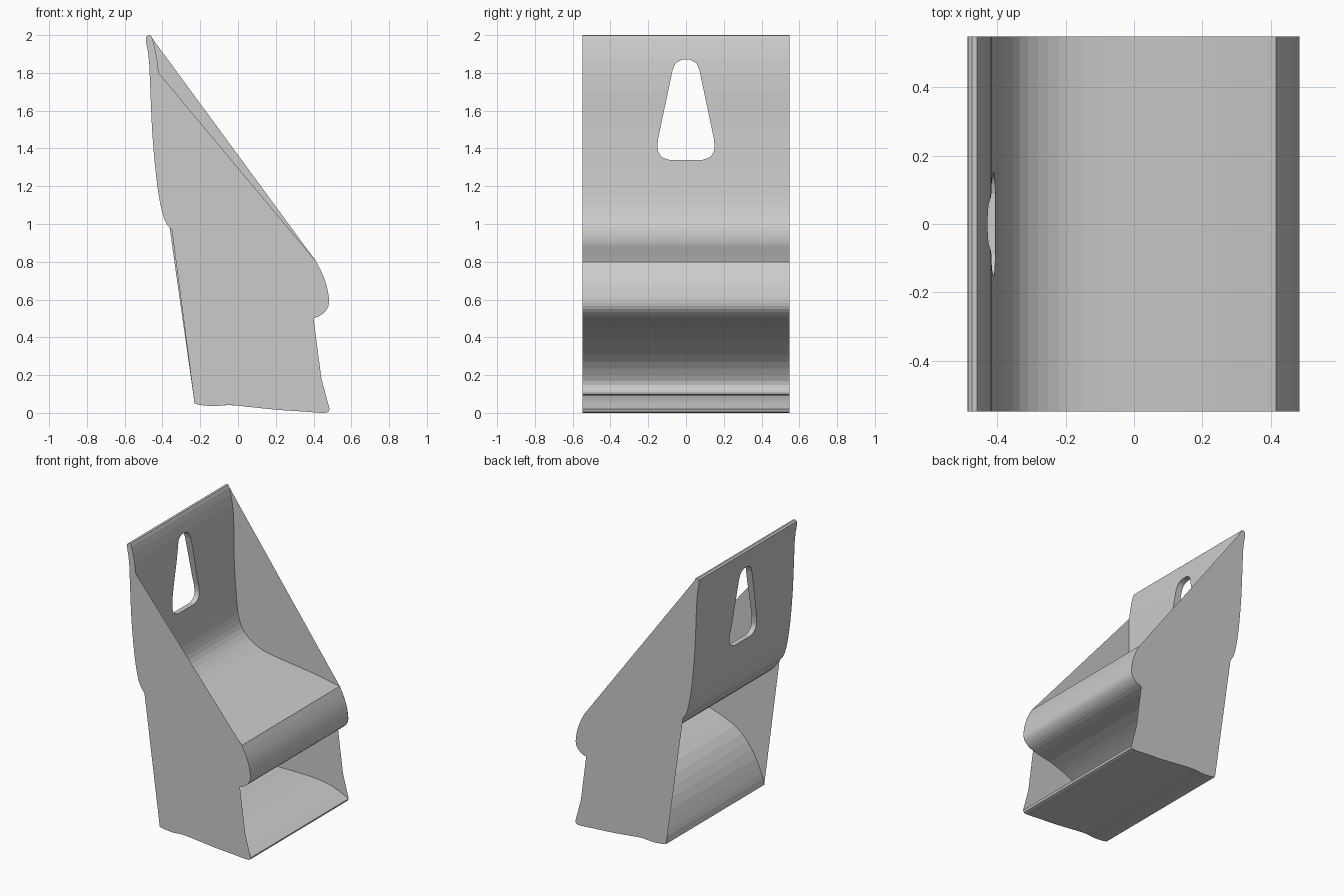
import bpy, bmesh
from mathutils import Vector

if "Cube" in bpy.data.objects:
    bpy.data.objects.remove(bpy.data.objects["Cube"])

HALF = 0.55


def smooth(pts, n=3):
    """Catmull-Rom curve through a short list of 2D points."""
    p = [Vector(q) for q in pts]
    p = [2 * p[0] - p[1]] + p + [2 * p[-1] - p[-2]]
    out = []
    for i in range(1, len(p) - 2):
        a, b, c, d = p[i - 1:i + 3]
        for k in range(n):
            t = k / n
            out.append(0.5 * (2 * b + (c - a) * t + (2 * a - 5 * b + 4 * c - d) * t * t
                              + (3 * b - a - 3 * c + d) * t ** 3))
    return out + [p[-2]]


def make_object(name, bm):
    bmesh.ops.recalc_face_normals(bm, faces=bm.faces)
    me = bpy.data.meshes.new(name)
    bm.to_mesh(me)
    bm.free()
    ob = bpy.data.objects.new(name, me)
    bpy.context.collection.objects.link(ob)
    return ob


def polygon(coords, name, extrude=None):
    bm = bmesh.new()
    face = bm.faces.new([bm.verts.new(c) for c in coords])
    if extrude:
        r = bmesh.ops.extrude_face_region(bm, geom=[face], use_keep_orig=True)
        bmesh.ops.translate(bm, vec=extrude,
                            verts=[v for v in r["geom"] if isinstance(v, bmesh.types.BMVert)])
    bmesh.ops.triangulate(bm, faces=[f for f in bm.faces if len(f.verts) > 4])
    return make_object(name, bm)


# Side profile pieces (x, z)
back = smooth([(-.475, 2), (-.488, 1.975), (-.47, 1.85), (-.455, 1.5), (-.433, 1.25),
               (-.41, 1.1), (-.385, 1.015), (-.35, .965)])
underside = smooth([(-.35, .965), (-.27, .87), (-.15, .83), (.03, .80), (.3, .765), (.38, .72),
                    (.425, .61), (.38, .54), (.24, .50), (.0, .41), (-.135, .275),
                    (-.21, .125), (-.23, .05)])
base = smooth([(-.23, .05), (-.2, .042), (-.13, .036), (-.06, .041), (.0, .038),
               (.2, .017), (.35, .007), (.465, 0), (.485, .02)])
hollow = smooth([(.485, .02), (.37, .07), (.24, .095), (.05, .10), (-.1, .10), (-.155, .12),
                 (-.165, .17), (-.1, .27), (.03, .375), (.15, .435), (.26, .47)])
lip = smooth([(.26, .47), (.4, .5), (.46, .535), (.482, .585), (.47, .67), (.445, .74), (.415, .80)])
front = smooth([(.415, .80), (.22, .835), (.026, .86), (-.15, .885), (-.25, .92), (-.335, .985),
                (-.375, 1.07), (-.395, 1.2), (-.415, 1.5), (-.42, 1.8), (-.452, 1.98), (-.475, 2)])

# Continuous bent sheet: back plate, shelf, lip, hollow and foot
W = HALF - .001
loop = [p for part in (back, underside, base, hollow, lip, front) for p in part[:-1]]
sheet = polygon([(p.x, -W, p.y) for p in loop], "bent_sheet", (0, 2 * W, 0))

# Tapered hanging hole
half_hole = smooth([(.09, 1.34), (.13, 1.357), (.15, 1.395), (.148, 1.45)]) \
    + smooth([(.072, 1.81), (.055, 1.85), (.02, 1.87)])
hole = half_hole + [Vector((-p.x, p.y)) for p in reversed(half_hole)]
cutter = polygon([(-.7, p.x, p.y) for p in hole], "hole_cutter", (.6, 0, 0))
cutter.hide_render = True
cutter.hide_viewport = True
mod = sheet.modifiers.new("hanging_hole", "BOOLEAN")
mod.operation = "DIFFERENCE"
mod.solver = "EXACT"
mod.object = cutter

# Paper-thin side panels; the front one has a slightly lower diagonal edge
for name, y, notch, brow in (
        ("front_side_panel", -HALF, (.25, .47), [(-.42, 1.8), (-.452, 1.98)]),
        ("rear_side_panel", HALF, (.27, .472), [(-.452, 1.98)])):
    outline = back + base + [Vector(notch)] + lip[1:] + [Vector(b) for b in brow]
    polygon([(p.x, y, p.y) for p in outline], name)
